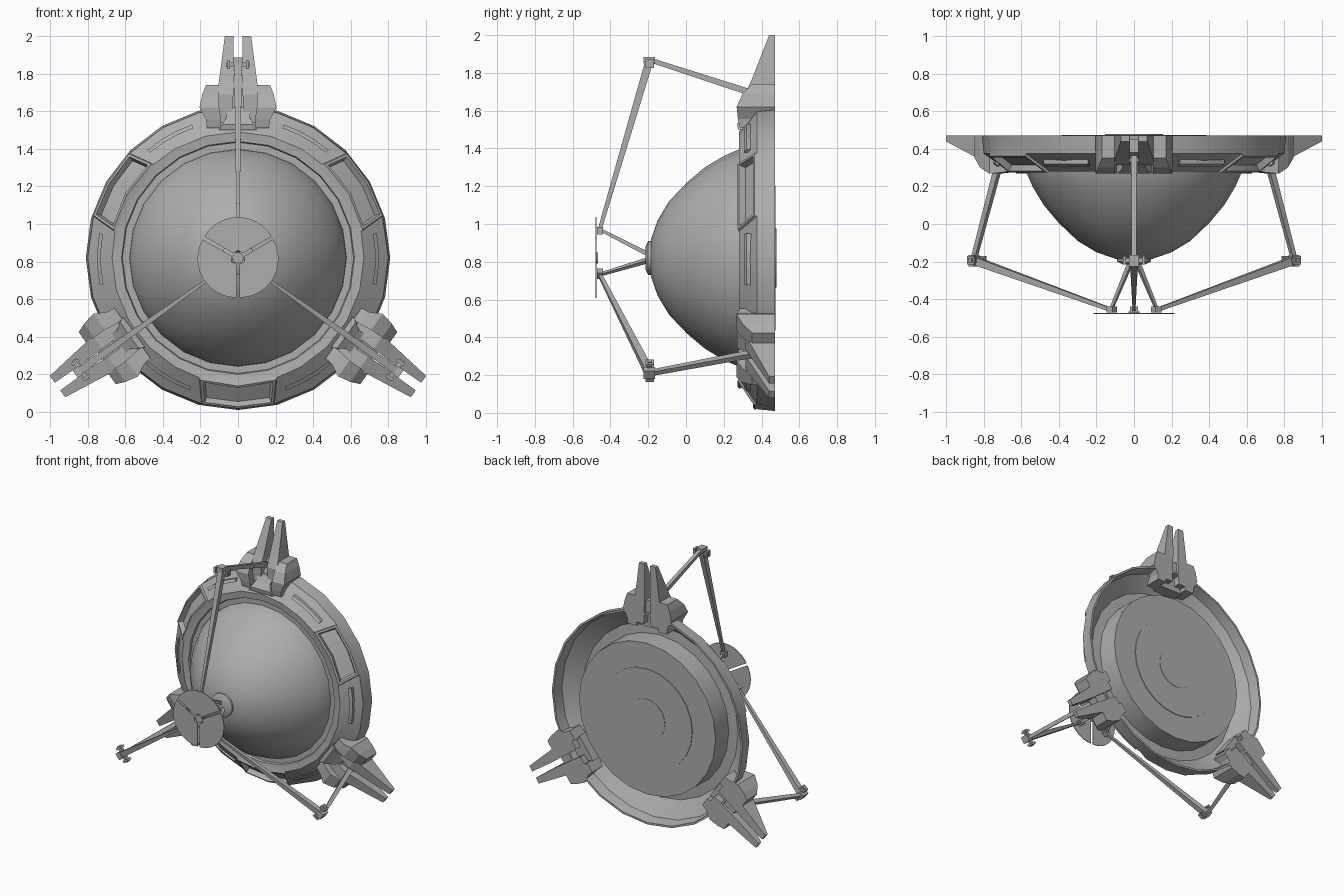
import bpy, bmesh, math
from mathutils import Vector

if "Cube" in bpy.data.objects:
    bpy.data.objects.remove(bpy.data.objects["Cube"])

CZ = 0.82                       # height of the dish axis
ARMS = {"top": 90, "left": 215.5, "right": -35.5}
WINDOWS = (30, 150, 270)

gray = bpy.data.materials.new("light_gray")
gray.diffuse_color = (0.42, 0.42, 0.42, 1)
gray.use_nodes = True
gray.node_tree.nodes["Principled BSDF"].inputs["Base Color"].default_value = gray.diffuse_color


def P(a, r, t, y):
    """Point at radius r along angle a, shifted t sideways, at depth y."""
    a = math.radians(a)
    return Vector((r * math.cos(a) - t * math.sin(a), y,
                   CZ + r * math.sin(a) + t * math.cos(a)))


def finish(name, bm, smooth=None):
    me = bpy.data.meshes.new(name)
    bm.to_mesh(me)
    bm.free()
    me.materials.append(gray)
    ob = bpy.data.objects.new(name, me)
    bpy.context.collection.objects.link(ob)
    if smooth:
        bpy.ops.object.select_all(action='DESELECT')
        ob.select_set(True)
        bpy.context.view_layer.objects.active = ob
        bpy.ops.object.shade_smooth_by_angle(angle=math.radians(smooth))
    return ob


def loft(bm, rings):
    """Skin equal-length point loops and cap both ends."""
    vs = [[bm.verts.new(p) for p in ring] for ring in rings]
    n = len(vs[0])
    faces = [bm.faces.new(vs[0]), bm.faces.new(vs[-1][::-1])]
    for a, b in zip(vs, vs[1:]):
        for i in range(n):
            j = (i + 1) % n
            faces.append(bm.faces.new((a[i], b[i], b[j], a[j])))
    bmesh.ops.recalc_face_normals(bm, faces=faces)


def block(bm, a, sections):
    """Sections are (r, t0, t1, y0, y1) rectangles stacked along the radius."""
    loft(bm, [[P(a, r, t0, y0), P(a, r, t1, y0), P(a, r, t1, y1), P(a, r, t0, y1)]
              for r, t0, t1, y0, y1 in sections])


def bar(bm, a, p0, p1, w0, w1, h0, h1, t=0.0):
    """Tapered bar between (r, y) points; w is sideways width, h is depth."""
    d = Vector((p1[0] - p0[0], p1[1] - p0[1])).normalized()
    rings = []
    for (r, y), w, h in ((p0, w0, h0), (p1, w1, h1)):
        rings.append([P(a, r - d.y * v * h / 2, t + u * w / 2, y + d.x * v * h / 2)
                      for u, v in ((-1, -1), (1, -1), (1, 1), (-1, 1))])
    loft(bm, rings)


def lathe(profile, segs, closed=False, twist=None):
    """Spin an (r, y) profile around the dish axis."""
    bm = bmesh.new()
    cols = [[bm.verts.new(P(360 * k / segs + (twist(k, i) if twist else 0), r, 0, y))
             for i, (r, y) in enumerate(profile)] for k in range(segs)]
    m = len(profile)
    for k in range(segs):
        a, b = cols[k], cols[(k + 1) % segs]
        for i in range(m if closed else m - 1):
            j = (i + 1) % m
            bm.faces.new((a[i], a[j], b[j], b[i]))
    bmesh.ops.remove_doubles(bm, verts=bm.verts, dist=1e-5)
    bmesh.ops.recalc_face_normals(bm, faces=bm.faces)
    return bm


# Dome, nose cap, back drum and back plates
dome = [(0, -0.195), (0.1, -0.185), (0.2, -0.15), (0.3, -0.09), (0.4, 0.005),
        (0.48, 0.10), (0.54, 0.20), (0.575, 0.28), (0.58, 0.315), (0, 0.315)]
finish("dome", lathe(dome, 24), 40)
finish("nose_cap", lathe([(0, -0.215), (0.06, -0.215), (0.09, -0.2), (0.09, -0.17),
                          (0, -0.17)], 20), 35)
finish("back_drum", lathe([(0, 0.30), (0.585, 0.30), (0.58, 0.47), (0, 0.47)], 24), 30)
finish("back_plate", lathe([(0, 0.46), (0.385, 0.46), (0.385, 0.475), (0, 0.475)], 24), 30)
finish("back_hub", lathe([(0, 0.46), (0.155, 0.46), (0.155, 0.478), (0, 0.478)], 24), 30)

# Rim shell, open at the back, with framed recessed windows
rim = [(0.575, 0.30), (0.615, 0.30), (0.62, 0.285), (0.67, 0.28), (0.80, 0.375),
       (0.81, 0.47), (0.795, 0.47), (0.78, 0.39), (0.66, 0.31), (0.575, 0.315)]


def window_taper(k, i):
    for w in WINDOWS:
        side = k - w // 15
        if abs(side) == 1:
            return side * {3: 3.0, 4: -1.0}.get(i, 0)
    return 0


bm = lathe(rim, 24, True, window_taper)
for w in WINDOWS:
    mid = P(w, 0.735, 0, 0.325)
    faces = sorted(bm.faces, key=lambda f: (f.calc_center_median() - mid).length
                   + (10 if f.normal.y > -0.2 or f.calc_area() < 0.015 else 0))[:2]
    for thick, depth in ((0.006, 0.012), (0.013, 0.0), (0.008, -0.035)):
        bmesh.ops.inset_region(bm, faces=faces, thickness=thick, depth=depth,
                               use_even_offset=True, use_boundary=True)
finish("rim_shell", bm, 28)

# Raised curved strips on both sides of each window
bm = bmesh.new()
for w in WINDOWS:
    for s in (-1, 1):
        rings = []
        for k in range(4):
            a = w + s * (20 + 7 * k)
            rings.append([P(a, r, 0, y) for r, y in
                          ((0.73, 0.335), (0.73, 0.306), (0.75, 0.32), (0.75, 0.35))])
        loft(bm, rings)
finish("rim_strips", bm)

for side, a in ARMS.items():
    # Mount: twin fins, stepped shoulders and a cradle between them
    bm = bmesh.new()
    for s in (-1, 1):
        block(bm, a, [(r, s * t0, s * t1, y, 0.47) for r, t0, t1, y in
                      ((0.72, 0.03, 0.11, 0.32), (0.87, 0.025, 0.11, 0.315),
                       (0.95, 0.022, 0.10, 0.35), (1.18, 0.025, 0.07, 0.44))])
    finish(side + "_mount_fins", bm)
    bm = bmesh.new()
    for s in (-1, 1):
        block(bm, a, [(r, s * t0, s * t1, y, 0.47) for r, t0, t1, y in
                      ((0.69, 0.09, 0.165, 0.285), (0.735, 0.09, 0.17, 0.275),
                       (0.80, 0.10, 0.205, 0.268), (0.87, 0.10, 0.19, 0.30),
                       (0.92, 0.10, 0.17, 0.35))])
    finish(side + "_mount_shoulders", bm)
    bm = bmesh.new()
    block(bm, a, [(0.68, -0.1, 0.1, 0.275, 0.42), (0.71, -0.085, 0.085, 0.27, 0.42),
                  (0.75, -0.06, 0.06, 0.30, 0.42), (0.80, -0.07, 0.07, 0.33, 0.42)])
    block(bm, a, [(0.80, -0.1, 0.1, 0.35, 0.45), (0.90, -0.06, 0.06, 0.38, 0.45)])
    finish(side + "_mount_cradle", bm)

    # Folding arm: short rod, elbow and long rod to the front disc
    bm = bmesh.new()
    bar(bm, a, (0.87, 0.36), (1.045, -0.18), 0.03, 0.026, 0.035, 0.024)
    finish(side + "_inner_rod", bm)
    bm = bmesh.new()
    bar(bm, a, (0.14, -0.46), (1.04, -0.195), 0.014, 0.042, 0.02, 0.042)
    finish(side + "_outer_rod", bm)
    bm = bmesh.new()
    block(bm, a, [(1.015, -0.065, 0.065, -0.205, -0.18), (1.04, -0.065, 0.065, -0.205, -0.18)])
    for s in (-1, 1):
        block(bm, a, [(1.005, s * 0.042, s * 0.058, -0.215, -0.17),
                      (1.05, s * 0.042, s * 0.058, -0.215, -0.17)])
    block(bm, a, [(1.03, -0.026, 0.026, -0.225, -0.165), (1.065, -0.026, 0.026, -0.225, -0.165)])
    finish(side + "_elbow", bm)

    # Strut from the nose to the disc, with its foot
    bm = bmesh.new()
    bar(bm, a, (0.02, -0.2), (0.15, -0.455), 0.022, 0.014, 0.024, 0.016)
    block(bm, a, [(0.125, -0.02, 0.02, -0.472, -0.44), (0.165, -0.02, 0.02, -0.472, -0.44)])
    finish(side + "_strut", bm)

# Front disc: three sectors separated by narrow gaps, with a small hub
bm = bmesh.new()
for c in (90, 210, 330):
    flat = [(r, c + d) for r, ds in ((0.207, range(-60, 61, 10)), (0.03, (60, 0, -60)))
            for d in ds]
    shift = P(c, 0.01, 0, 0) - P(c, 0, 0, 0)
    loft(bm, [[P(d, r, 0, y) + shift for r, d in flat] for y in (-0.478, -0.473)])
finish("front_disc", bm)
finish("disc_hub", lathe([(0, -0.475), (0.03, -0.475), (0.03, -0.465), (0, -0.465)], 12))
